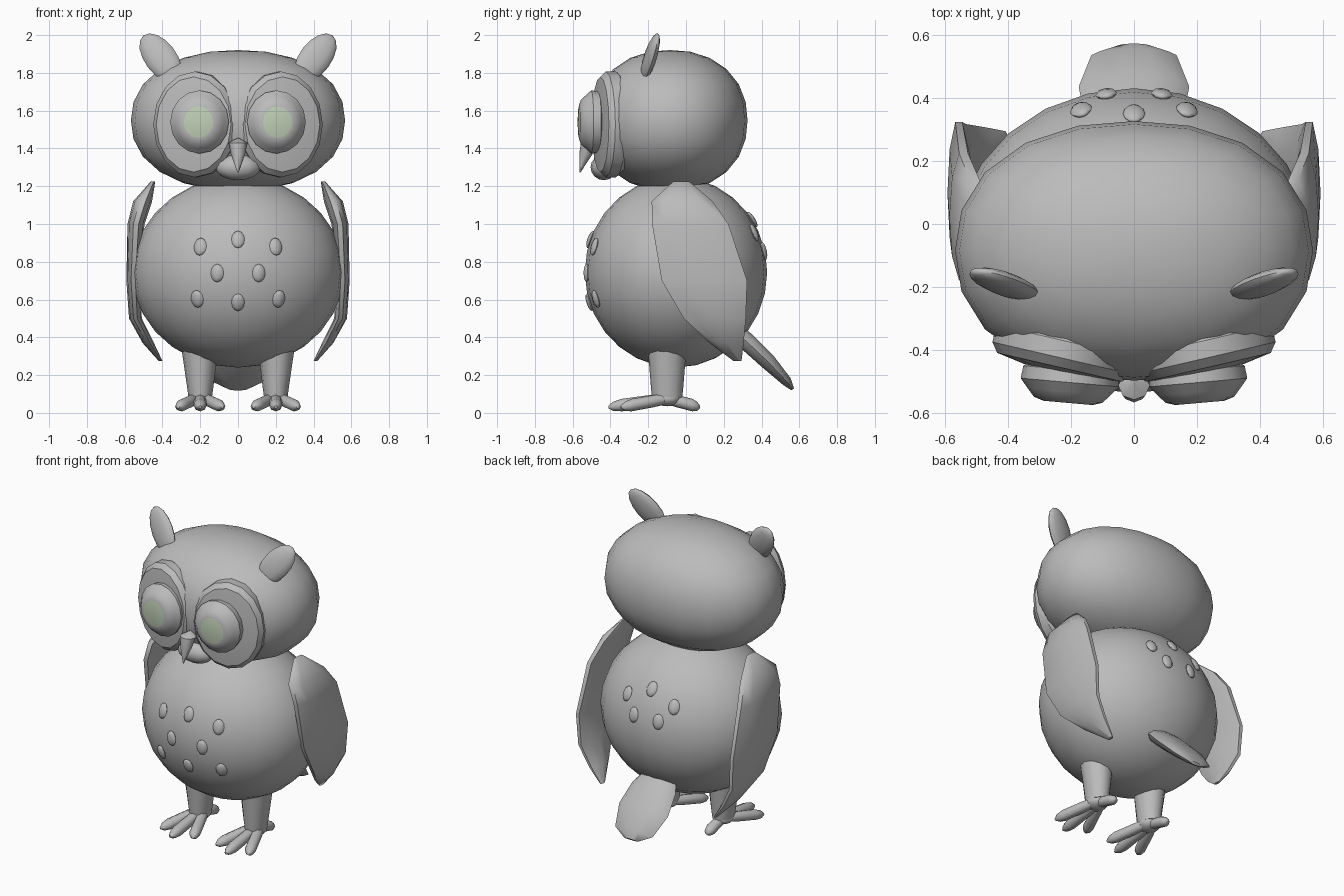
import bpy, bmesh, math
from mathutils import Matrix, Vector

if "Cube" in bpy.data.objects:
    bpy.data.objects.remove(bpy.data.objects["Cube"])


def material(name, rgb):
    m = bpy.data.materials.new(name)
    m.diffuse_color = (*rgb, 1)
    m.use_nodes = True
    m.node_tree.nodes["Principled BSDF"].inputs["Base Color"].default_value = m.diffuse_color
    return m


GREY = material("feather_grey", (0.5, 0.5, 0.5))
GREEN = material("pale_green", (0.53, 0.63, 0.47))


def finish(bm, name, angle=50, mats=(GREY,)):
    bmesh.ops.recalc_face_normals(bm, faces=bm.faces)
    me = bpy.data.meshes.new(name)
    bm.to_mesh(me)
    bm.free()
    ob = bpy.data.objects.new(name, me)
    bpy.context.collection.objects.link(ob)
    for m in mats:
        me.materials.append(m)
    bpy.ops.object.select_all(action='DESELECT')
    ob.select_set(True)
    bpy.context.view_layer.objects.active = ob
    bpy.ops.object.shade_smooth_by_angle(angle=math.radians(angle))
    return ob


def ball(bm, loc, radii, rot=None, seg=12, rings=8, power=2.0):
    """Ellipsoid; a power above 2 makes it slightly boxier."""
    r = bmesh.ops.create_uvsphere(bm, u_segments=seg, v_segments=rings, radius=1)
    for v in r['verts']:
        k = sum(abs(c) ** power for c in v.co) ** (1 / power)
        p = Vector([c / k * s for c, s in zip(v.co, radii)])
        v.co = (rot @ p if rot else p) + Vector(loc)


def loft(bm, sections, sides, plane):
    """Bridge elliptical sections (centre, radius a, radius b); plane gives the two axes."""
    u, w = Vector(plane[0]), Vector(plane[1])
    rings = []
    for c, a, b in sections:
        angs = [2 * math.pi * i / sides for i in range(sides)]
        rings.append([bm.verts.new(Vector(c) + u * a * math.cos(t) + w * b * math.sin(t))
                      for t in angs])
    for r0, r1 in zip(rings, rings[1:]):
        for i in range(sides):
            j = (i + 1) % sides
            bm.faces.new((r0[i], r0[j], r1[j], r1[i]))
    bm.faces.new(rings[0])
    return bm.faces.new(rings[-1])


X, Y, Z = (1, 0, 0), (0, 1, 0), (0, 0, 1)
BODY_C, BODY_R = Vector((0, -0.053, 0.745)), Vector((0.56, 0.483, 0.505))

# Body and head
bm = bmesh.new()
ball(bm, BODY_C, BODY_R, seg=24, rings=14)
finish(bm, "body")
bm = bmesh.new()
ball(bm, (0, -0.085, 1.548), (0.567, 0.411, 0.373), seg=20, rings=12, power=2.2)
finish(bm, "head")

# Feather spots lying on the body surface
def spot(bm, x, z=None, y=None):
    c, r = BODY_C, BODY_R
    if y is None:
        y = c.y - r.y * math.sqrt(1 - (x / r.x) ** 2 - ((z - c.z) / r.z) ** 2)
    else:
        z = c.z + r.z * math.sqrt(1 - (x / r.x) ** 2 - ((y - c.y) / r.y) ** 2)
    p = Vector((x, y, z))
    n = Vector([(p[i] - c[i]) / r[i] ** 2 for i in range(3)]).normalized()
    side = Vector(Z).cross(n).normalized()
    rot = Matrix((side, n, side.cross(n))).transposed()
    ball(bm, p, (0.035, 0.016, 0.048), rot, 8, 6)


bm = bmesh.new()
for x, z in ((0, 0.918), (0.2, 0.88), (0.11, 0.74), (0.216, 0.603), (0, 0.585)):
    for s in ((1, -1) if x else (1,)):
        spot(bm, s * x, z=z)
finish(bm, "chest_spots")
bm = bmesh.new()
for x, y in ((0, 0.35), (0.168, 0.362), (0.088, 0.412)):
    for s in ((1, -1) if x else (1,)):
        spot(bm, s * x, y=y)
finish(bm, "back_spots")

# Beak and chin
bm = bmesh.new()
loft(bm, [((0, -0.49, 1.455), 0.004, 0.01), ((0, -0.512, 1.43), 0.05, 0.045),
          ((0, -0.53, 1.37), 0.038, 0.035), ((0, -0.562, 1.272), 0.003, 0.003)], 8, (X, Y))
finish(bm, "beak")
bm = bmesh.new()
ball(bm, (0, -0.435, 1.3), (0.12, 0.07, 0.068))
finish(bm, "chin")

# Tail plate
bm = bmesh.new()
loft(bm, [((0, 0.24, 0.45), 0.10, 0.05), ((0, 0.33, 0.37), 0.155, 0.05),
          ((0, 0.435, 0.27), 0.175, 0.045), ((0, 0.535, 0.165), 0.135, 0.028),
          ((0, 0.565, 0.125), 0.05, 0.009)], 10, (X, (0, 0.72, 0.69)))
finish(bm, "tail")

for s, tag in ((1, "left"), (-1, "right")):
    # Face disc and eye: turned profiles facing forward and slightly outward
    for name, c, rx, rz, tilt, prof in (
            ("face_disc", (0.225, -0.41, 1.527), 0.226, 0.28, 13,
             ((0.08, 0.88), (0.04, 1), (-0.015, 1), (-0.045, 0.9), (-0.06, 0.5))),
            ("eye", (0.203, -0.497, 1.54), 0.156, 0.167, 5,
             ((0.06, 0.75), (0.035, 0.97), (-0.005, 1), (-0.035, 0.84), (-0.06, 0.7),
              (-0.07, 0.5)))):
        bm = bmesh.new()
        cap = loft(bm, [((0, y, 0), rx * k, rz * k) for y, k in prof], 16, (X, Z))
        if name == "eye":
            cap.material_index = 1
        bm.transform(Matrix.Translation((s * c[0], c[1], c[2]))
                     @ Matrix.Rotation(math.radians(s * tilt), 4, 'Z'))
        finish(bm, f"{name}_{tag}", 35, (GREY, GREEN) if name == "eye" else (GREY,))

    # Ear tuft
    bm = bmesh.new()
    d = Vector((s * 0.16, 0.075, 0.21)).normalized()
    n = Vector(Y).cross(d).normalized()
    rot = Matrix((n, d.cross(n), d)).transposed()
    ball(bm, (s * 0.41, -0.19, 1.88), (0.084, 0.032, 0.155), rot)
    finish(bm, f"ear_{tag}")

    # Wing: curved blade built from rows (height, front y, back y, x, half thickness)
    bm = bmesh.new()
    rows = ((1.225, -0.07, 0.02, 0.45, 0.012), (1.12, -0.19, 0.15, 0.505, 0.05),
            (1.0, -0.19, 0.235, 0.54, 0.045), (0.7, -0.14, 0.335, 0.555, 0.036),
            (0.5, -0.02, 0.325, 0.543, 0.034), (0.37, 0.12, 0.31, 0.475, 0.03),
            (0.275, 0.25, 0.295, 0.41, 0.01))
    loft(bm, [((s * x, (f + b) / 2, z), t, (b - f) / 2) for z, f, b, x, t in rows], 10, (X, Y))
    finish(bm, f"wing_{tag}")

    # Leg
    bm = bmesh.new()
    loft(bm, [((s * 0.2, -0.1, 0.08), 0.062, 0.08), ((s * 0.2, -0.1, 0.14), 0.07, 0.086),
              ((s * 0.203, -0.1, 0.38), 0.102, 0.105)], 12, (X, Y))
    finish(bm, f"leg_{tag}")

    # Foot: ankle, three front toes and one back toe
    bm = bmesh.new()
    ball(bm, (s * 0.2, -0.1, 0.075), (0.065, 0.07, 0.04))
    for tx, ty in ((0, -0.405), (0.115, -0.34), (-0.115, -0.34), (0, 0.07)):
        a = Vector((s * 0.2 + tx * 0.2, -0.1, 0.075))
        b = Vector((s * 0.2 + tx, ty, 0.032))
        flat = Vector((b.x - a.x, b.y - a.y, 0)).normalized()
        side = Vector((-flat.y, flat.x, 0))
        loft(bm, [(a.lerp(b, t), r, r * 0.95) for t, r in
                  ((0, 0.03), (0.3, 0.034), (0.78, 0.035), (0.93, 0.026), (1.02, 0.008))],
             8, (side, Z))
    finish(bm, f"foot_{tag}")
